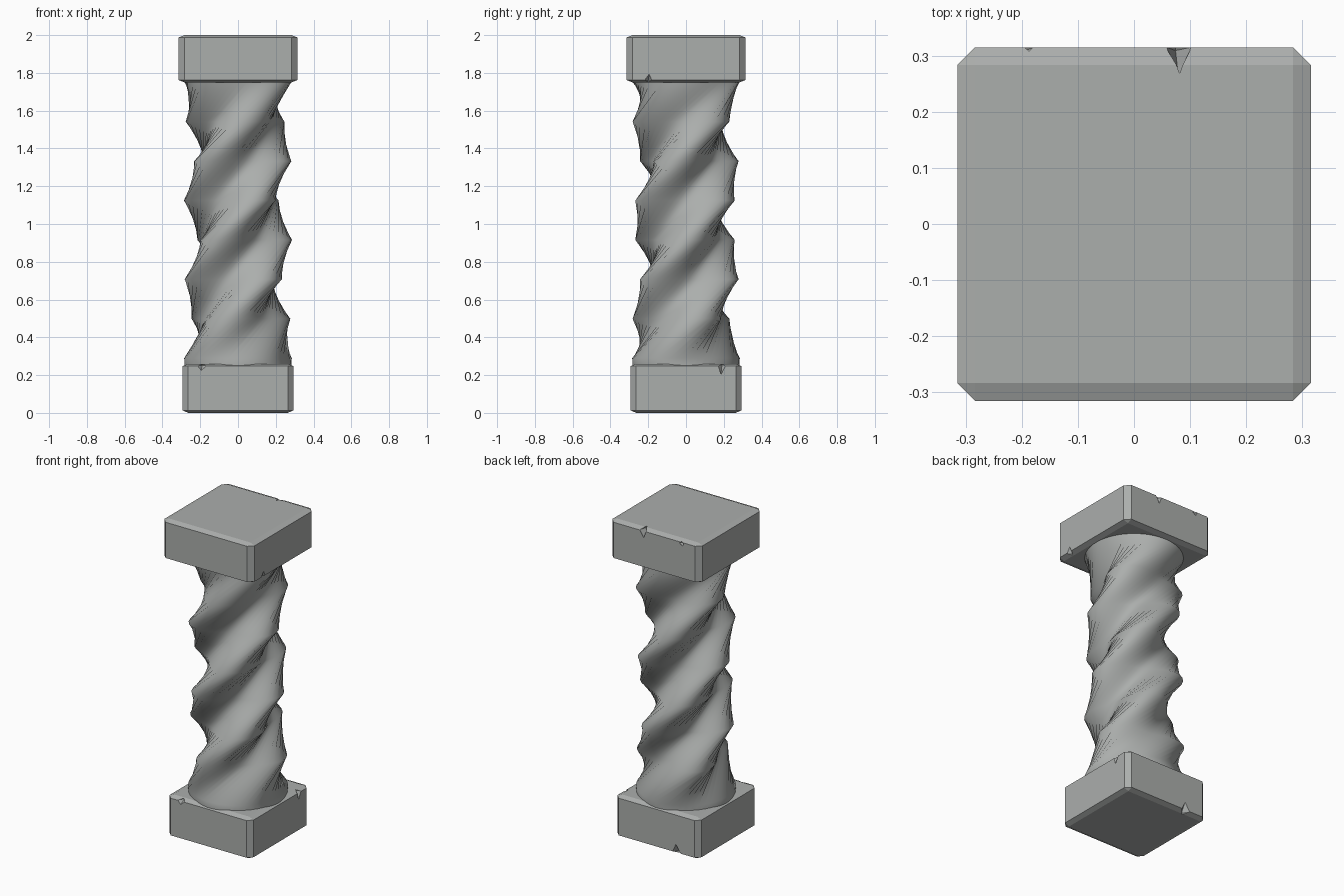
import bpy, bmesh, math
from mathutils import Vector

if "Cube" in bpy.data.objects:
    bpy.data.objects.remove(bpy.data.objects["Cube"])

stone = bpy.data.materials.new("grey stone")
stone.diffuse_color = (0.41, 0.425, 0.415, 1)
stone.use_nodes = True
stone.node_tree.nodes["Principled BSDF"].inputs["Base Color"].default_value = stone.diffuse_color


def make_object(name, bm):
    bmesh.ops.recalc_face_normals(bm, faces=bm.faces[:])
    mesh = bpy.data.meshes.new(name)
    bm.to_mesh(mesh)
    bm.free()
    mesh.materials.append(stone)
    obj = bpy.data.objects.new(name, mesh)
    bpy.context.collection.objects.link(obj)
    return obj


def chip_cutter(centre, size):
    # diamond-shaped cutter sitting on a block edge
    bm = bmesh.new()
    for axis in range(3):
        for s in (-1, 1):
            p = Vector(centre)
            p[axis] += s * size[axis]
            # skew the tips so the chips look broken rather than cut
            if axis == 2:
                p.x += 0.006 * s
                p.y += 0.006 * s
            bm.verts.new(p)
    bmesh.ops.convex_hull(bm, input=bm.verts[:])
    cutter = make_object("chip_cutter", bm)
    cutter.hide_render = True
    return cutter


def block(name, half, z0, z1, chips):
    # bevelled cube squashed to a slab, then chipped
    bm = bmesh.new()
    bmesh.ops.create_cube(bm, size=1)
    bmesh.ops.bevel(bm, geom=bm.edges[:], offset=0.05, segments=1,
                    affect='EDGES', profile=0.5)
    for v in bm.verts:
        v.co = Vector((v.co.x * 2 * half, v.co.y * 2 * half,
                       z0 + (v.co.z + 0.5) * (z1 - z0)))
    obj = make_object(name, bm)
    cutters = [chip_cutter(*c) for c in chips]
    for c in cutters:
        mod = obj.modifiers.new("chip", 'BOOLEAN')
        mod.operation = 'DIFFERENCE'
        mod.solver = 'EXACT'
        mod.object = c
    bpy.context.view_layer.update()
    deps = bpy.context.evaluated_depsgraph_get()
    mesh = bpy.data.meshes.new_from_object(obj.evaluated_get(deps))
    obj.modifiers.clear()
    obj.data = mesh
    for c in cutters:
        bpy.data.objects.remove(c)
    return obj


# square base and capital
block("base", 0.293, 0.0, 0.26, [
    ((-0.19, -0.293, 0.25), (0.025, 0.03, 0.03)),
    ((0.293, 0.19, 0.25), (0.03, 0.02, 0.055)),
    ((-0.14, 0.293, 0.01), (0.03, 0.04, 0.06)),
])
block("capital", 0.315, 1.75, 2.0, [
    ((0.08, 0.315, 1.99), (0.022, 0.06, 0.05)),
    ((-0.19, 0.315, 1.98), (0.015, 0.02, 0.02)),
    ((0.315, -0.2, 1.76), (0.03, 0.02, 0.04)),
])

# twisted three-lobed shaft, round at both ends
SIDES, SEGS, Z0, Z1 = 48, 7, 0.29, 1.75
levels = [(0.245, 0.283, 0.0), (Z0, 0.285, 0.0)]
levels += [(Z0 + (Z1 - Z0) * i / SEGS, 0.239, 0.048) for i in range(1, SEGS)]
levels += [(Z1, 0.282, 0.0), (1.77, 0.282, 0.0)]
bm = bmesh.new()
rings = []
for z, radius, lobe in levels:
    twist = math.radians(250 * (min(max(z, Z0), Z1) - 0.90))
    ring = []
    for k in range(SIDES):
        a = math.tau * k / SIDES
        r = radius + lobe * math.cos(3 * a)
        ring.append(bm.verts.new((r * math.cos(a + twist),
                                  r * math.sin(a + twist), z)))
    rings.append(ring)
for low, high in zip(rings, rings[1:]):
    for k in range(SIDES):
        j = (k + 1) % SIDES
        bm.faces.new((low[k], low[j], high[j], high[k]))
bm.faces.new(rings[0][::-1])
bm.faces.new(rings[-1])
shaft = make_object("twisted_shaft", bm)
for p in shaft.data.polygons:
    p.use_smooth = len(p.vertices) == 4
